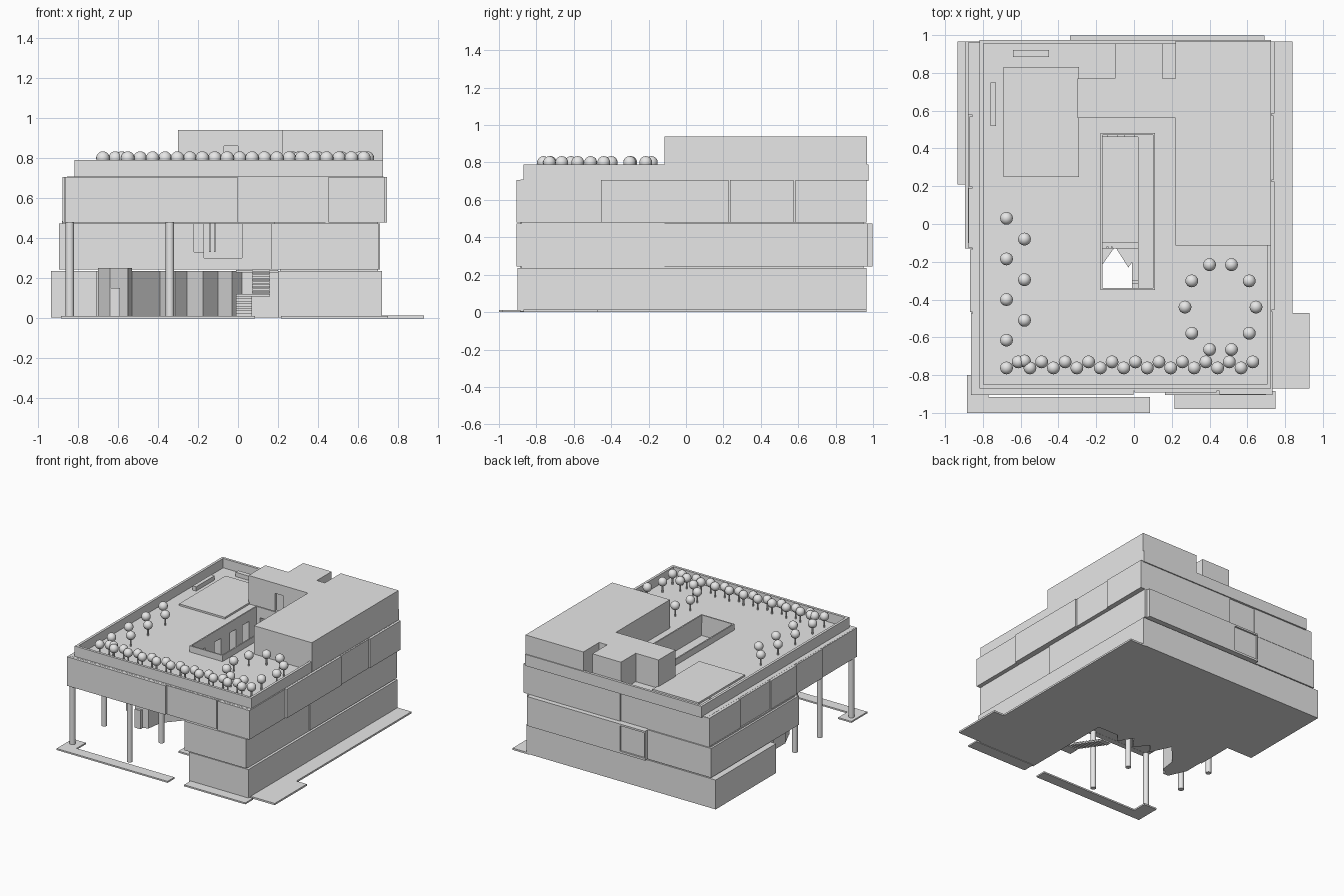
import bpy, bmesh, math
from mathutils import Matrix

grey = bpy.data.materials.new("model_grey")
grey.diffuse_color = (0.8, 0.8, 0.8, 1)


def finish(bm, name):
    bmesh.ops.recalc_face_normals(bm, faces=bm.faces)
    me = bpy.data.meshes.new(name)
    bm.to_mesh(me)
    bm.free()
    me.materials.append(grey)
    ob = bpy.data.objects.new(name, me)
    bpy.context.collection.objects.link(ob)
    return ob


def add_box(bm, x0, x1, y0, y1, z0, z1):
    m = Matrix.Translation(((x0 + x1) / 2, (y0 + y1) / 2, (z0 + z1) / 2))
    bmesh.ops.create_cube(bm, size=1, matrix=m @ Matrix.Diagonal((x1 - x0, y1 - y0, z1 - z0, 1)))


def boxes(name, items):
    bm = bmesh.new()
    for b in items:
        add_box(bm, *b)
    return finish(bm, name)


def prism(name, pts, z0, z1):
    bm = bmesh.new()
    f = bm.faces.new([bm.verts.new((x, y, z0)) for x, y in pts])
    top = bmesh.ops.extrude_face_region(bm, geom=[f])["geom"]
    bmesh.ops.translate(bm, vec=(0, 0, z1 - z0), verts=[v for v in top if isinstance(v, bmesh.types.BMVert)])
    return finish(bm, name)


def cut(ob, name, items):
    # each cutter is one simple box, so overlapping cuts stay clean
    for i, b in enumerate(items):
        c = boxes(f"{name}_{i}", [b])
        c.hide_render = True
        c.hide_set(True)
        c.display_type = 'WIRE'
        m = ob.modifiers.new(c.name, 'BOOLEAN')
        m.operation = 'DIFFERENCE'
        m.solver = 'EXACT'
        m.object = c


# Paving strips around the building
boxes("paving", [
    (0.70, 0.84, -0.47, 0.965, 0, 0.014), (0.70, 0.93, -0.87, -0.47, 0, 0.014),
    (0.215, 0.75, -0.98, -0.885, 0, 0.012),
    (-0.885, 0.085, -1.0, -0.915, 0, 0.012), (-0.885, -0.77, -0.915, -0.80, 0, 0.012)])

# Ground floor with folded entrance wall
prism("ground_floor", [
    (0.72, -0.90), (0.72, 0.965), (-0.935, 0.965), (-0.935, 0.21), (-0.71, 0.21), (-0.71, -0.08),
    (-0.53, -0.20), (-0.39, -0.04), (-0.315, -0.20), (-0.255, -0.12), (-0.175, -0.225),
    (-0.10, -0.12), (-0.03, -0.23), (0.02, -0.16), (0.20, -0.16), (0.20, -0.90)], 0.004, 0.236)

# Entrance pavilion under the overhang
prism("entrance_pavilion", [(-0.70, -0.24), (-0.64, -0.37), (-0.55, -0.33), (-0.53, -0.19), (-0.70, -0.08)], 0.004, 0.25)
boxes("pavilion_door", [(-0.64, -0.59, -0.375, -0.33, 0.004, 0.15)])

# First floor with the open front terrace
first = prism("first_floor", [
    (0.703, -0.905), (0.703, -0.115), (0.71, -0.115), (0.71, 0.97), (0.69, 0.97), (0.69, 0.998),
    (-0.34, 0.998), (-0.34, 0.965), (-0.895, 0.965), (-0.895, -0.13),
    (0.165, -0.13), (0.165, -0.905)], 0.243, 0.474)
cut(first, "first_floor_cutter", [
    (-0.17, 0.02, -0.2, 0.46, 0.30, 0.6), (-0.22, -0.012, -0.2, 0.1, 0.33, 0.6),
    (-0.33, -0.12, 0.985, 1.1, 0.26, 0.46)])
boxes("first_floor_frames", [(-0.145, -0.135, -0.13, -0.12, 0.33, 0.475),
                             (-0.121, -0.113, -0.13, -0.12, 0.33, 0.475)])
boxes("floor_joints", [(0.21, 0.70, -0.88, 0.95, 0.23, 0.25), (-0.88, 0.70, -0.10, 0.95, 0.47, 0.485),
                       (0.18, 0.70, -0.88, 0, 0.47, 0.485)])

# Second floor covering the full footprint
second = prism("second_floor", [(0.728, -0.885), (0.728, 0.957), (-0.855, 0.957), (-0.855, -0.885)], 0.479, 0.708)
cut(second, "second_floor_cutter",
    [(-0.17, 0.02, -0.345, 0.46, 0.4, 0.8), (-0.17, 0.105, -0.345, 0.475, 0.60, 0.8)]
    + [(-0.26, -0.15, y, y + 0.08, 0.50, 0.68) for y in (-0.24, -0.05, 0.14, 0.30)]
    + [(x, x + 0.05, 0.45, 0.55, 0.50, 0.68) for x in (-0.14, -0.05)])

# Facade panels of the second floor, separated by narrow joints
panels = []
for y0, y1, x in ((-0.905, -0.462, 0.733), (-0.455, 0.226, 0.745), (0.234, 0.575, 0.738), (0.585, 0.962, 0.745)):
    panels.append((0.70, x, y0, y1, 0.478, 0.707))
for y0, y1, x in ((-0.90, -0.474, -0.862), (-0.466, -0.136, -0.868), (-0.128, 0.19, -0.876),
                  (0.197, 0.568, -0.87), (0.576, 0.962, -0.878)):
    panels.append((x, -0.83, y0, y1, 0.478, 0.707))
for x0, x1, y in ((-0.862, -0.002, -0.905), (0.002, 0.436, -0.892), (0.452, 0.733, -0.902)):
    panels.append((x0, x1, y, -0.86, 0.478, 0.707))
for x0, x1, y in ((-0.878, -0.335, 0.962), (-0.325, -0.11, 0.95), (-0.10, 0.745, 0.966)):
    panels.append((x0, x1, 0.93, y, 0.478, 0.707))
boxes("facade_panels", panels)

# Round columns under the overhang
bm = bmesh.new()
for x in (-0.84, -0.34):
    for y in (-0.865, -0.47):
        bmesh.ops.create_cone(bm, cap_ends=True, segments=16, radius1=0.021, radius2=0.021, depth=0.475,
                              matrix=Matrix.Translation((x, y, 0.2425)))
bmesh.ops.create_cone(bm, cap_ends=True, segments=16, radius1=0.021, radius2=0.021, depth=0.475,
                      matrix=Matrix.Translation((-0.84, -0.16, 0.2425)))
columns = finish(bm, "columns")

# Outdoor stair in two flights
steps = [(0.07, 0.16, -0.68 + 0.035 * i, -0.64 + 0.035 * i, 0.115 + 0.0118 * i, 0.125 + 0.0118 * i) for i in range(11)]
steps += [(-0.01, 0.07, -0.32 - 0.035 * i, -0.28 - 0.035 * i, 0.012 * i, 0.012 * i + 0.012) for i in range(10)]
steps += [(-0.01, 0.16, -0.73, -0.65, 0.11, 0.122), (-0.01, 0.20, -0.30, -0.15, 0.228, 0.24)]
boxes("stair", steps)

# Roof deck and parapet
deck = boxes("roof_deck", [(-0.80, 0.71, -0.85, 0.96, 0.700, 0.716)])
cut(deck, "deck_cutter", [(-0.17, 0.105, -0.345, 0.475, 0.6, 0.8)])
boxes("parapet", [
    (-0.818, 0.725, -0.87, -0.85, 0.70, 0.79), (-0.818, 0.725, 0.955, 0.975, 0.70, 0.79),
    (-0.818, -0.798, -0.85, 0.955, 0.70, 0.79), (0.705, 0.725, -0.85, 0.955, 0.70, 0.79)])

# Low wall around the light well
boxes("light_well_wall", [
    (-0.177, -0.167, -0.35, 0.483, 0.70, 0.765), (0.100, 0.110, -0.35, 0.483, 0.70, 0.765),
    (-0.167, 0.100, -0.35, -0.34, 0.70, 0.765), (-0.167, 0.100, 0.47, 0.483, 0.70, 0.765)])

# Rooftop block with stepped outline
house = prism("roof_block", [
    (0.7255, -0.115), (0.7255, 0.968), (0.22, 0.968), (0.22, 0.77), (0.15, 0.77), (0.15, 0.955), (-0.10, 0.955),
    (-0.10, 0.77), (-0.30, 0.77), (-0.30, 0.56), (0.22, 0.56), (0.22, -0.115)], 0.71, 0.94)
cut(house, "roof_door_cutter", [(-0.07, 0.0, 0.5, 0.58, 0.72, 0.86)])

# Roof terrace pad and planters
boxes("terrace_pad", [(-0.69, -0.29, 0.25, 0.83, 0.71, 0.73)])
boxes("planters", [(-0.64, -0.45, 0.885, 0.92, 0.71, 0.75), (-0.76, -0.73, 0.52, 0.75, 0.71, 0.75)])

# Roof trees: left double row, front double row and a ring
spots = [(-0.675, 0.03 - 0.215 * i) for i in range(4)] + [(-0.58, -0.08 - 0.215 * i) for i in range(3)]
spots += [(-0.675 + 0.1242 * i, -0.762) for i in range(11)] + [(-0.613 + 0.1242 * i, -0.73) for i in range(11)]
spots += [(-0.58, -0.725)]
spots += [(0.458 + 0.188 * math.cos(i * math.pi / 5), -0.44 + 0.236 * math.sin(i * math.pi / 5)) for i in range(10)]
crowns, trunks = bmesh.new(), bmesh.new()
for x, y in spots:
    bmesh.ops.create_uvsphere(crowns, u_segments=16, v_segments=10, radius=0.034,
                              matrix=Matrix.Translation((x, y, 0.80)))
    bmesh.ops.create_cone(trunks, cap_ends=True, segments=8, radius1=0.006, radius2=0.006, depth=0.07,
                          matrix=Matrix.Translation((x, y, 0.745)))
smooth = [finish(crowns, "tree_crowns"), finish(trunks, "tree_trunks"), columns]
for ob in smooth:
    for p in ob.data.polygons:
        p.use_smooth = len(p.vertices) <= 4
